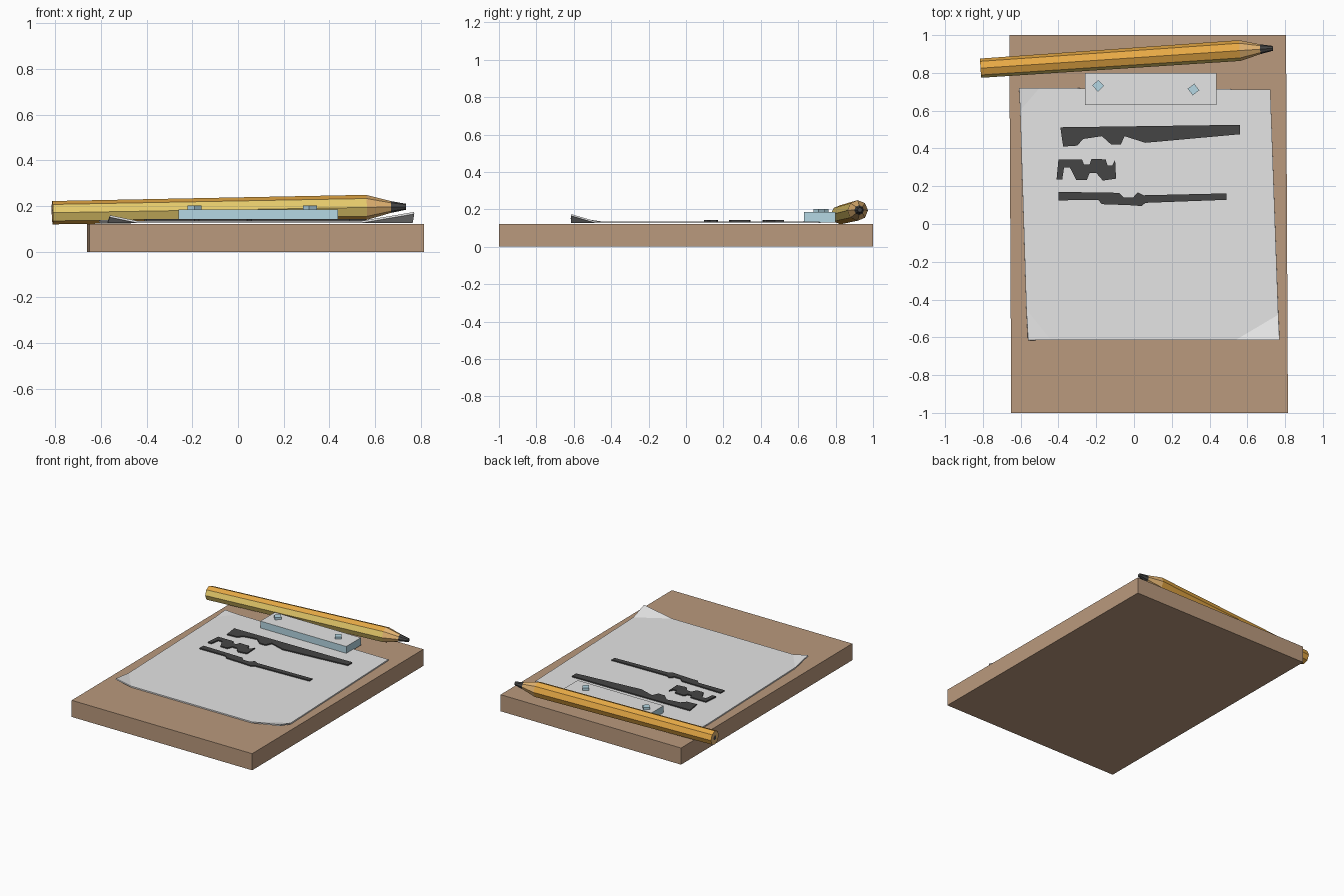
import bpy, bmesh, math
from mathutils import Vector, Matrix

if "Cube" in bpy.data.objects:
    bpy.data.objects.remove(bpy.data.objects["Cube"])


def mat(name, r, g, b):
    m = bpy.data.materials.new(name)
    m.diffuse_color = (r, g, b, 1)
    m.use_nodes = True
    m.node_tree.nodes["Principled BSDF"].inputs["Base Color"].default_value = m.diffuse_color
    return m


BROWN = mat("board brown", 0.49, 0.32, 0.205)
WHITE = mat("paper white", 0.78, 0.78, 0.78)
INK = mat("dark graphite", 0.06, 0.06, 0.06)
BLUE = mat("pale blue metal", 0.46, 0.68, 0.77)
ORANGE = mat("pencil orange", 0.80, 0.40, 0.06)
YELLOW = mat("pencil yellow", 0.80, 0.60, 0.15)
WOOD = mat("pencil wood", 0.78, 0.46, 0.17)


def finish(name, bm, mats):
    bmesh.ops.recalc_face_normals(bm, faces=bm.faces)
    me = bpy.data.meshes.new(name)
    bm.to_mesh(me)
    bm.free()
    for m in mats:
        me.materials.append(m)
    ob = bpy.data.objects.new(name, me)
    bpy.context.collection.objects.link(ob)
    return ob


def plate(name, outline, z0, z1, mats, top_index=0):
    """Flat outline extruded from z0 to z1."""
    bm = bmesh.new()
    f = bm.faces.new([bm.verts.new((x, y, z0)) for x, y in outline])
    ext = bmesh.ops.extrude_face_region(bm, geom=[f])["geom"]
    for v in ext:
        if isinstance(v, bmesh.types.BMVert):
            v.co.z = z1
    for face in bm.faces:
        if all(abs(v.co.z - z1) < 1e-6 for v in face.verts):
            face.material_index = top_index
    return finish(name, bm, mats)


# Board
plate("board", [(-0.65, -1), (0.815, -1), (0.805, 1), (-0.66, 1)], 0, 0.122, [BROWN])

# Paper sheet with lifted corners
bm = bmesh.new()
Z = 0.135
P = [bm.verts.new(p) for p in [
    (-0.44, -0.613, Z), (0.54, -0.613, Z), (0.764, -0.48, Z), (0.722, 0.712, Z),
    (-0.50, 0.72, Z), (-0.603, 0.60, Z), (-0.57, -0.45, Z),
    (-0.56, -0.615, 0.160), (0.77, -0.613, 0.174), (-0.608, 0.72, 0.140)]]
bm.faces.new(P[:7])
for tri in ((7, 0, 6), (1, 8, 2), (4, 9, 5)):
    bm.faces.new([P[i] for i in tri])
for f in bm.faces:
    if f.normal.z < 0:
        f.normal_flip()
paper = finish("paper", bm, [WHITE])
if paper.data.polygons[0].normal.z < 0:
    paper.data.flip_normals()
sol = paper.modifiers.new("thickness", "SOLIDIFY")
sol.thickness = 0.009
sol.offset = -1

# Scribbled lines on the paper
strokes = [
    [(-0.39, 0.512), (0.56, 0.525), (0.56, 0.475), (0.06, 0.43), (-0.05, 0.465), (-0.07, 0.42),
     (-0.12, 0.42), (-0.17, 0.465), (-0.27, 0.45), (-0.30, 0.415), (-0.375, 0.41)],
    [(-0.40, 0.342), (-0.275, 0.342), (-0.265, 0.315), (-0.235, 0.315), (-0.225, 0.345),
     (-0.15, 0.342), (-0.14, 0.31), (-0.115, 0.31), (-0.10, 0.34), (-0.095, 0.24), (-0.165, 0.23),
     (-0.20, 0.27), (-0.235, 0.27), (-0.25, 0.232), (-0.305, 0.232), (-0.34, 0.30),
     (-0.37, 0.30), (-0.38, 0.235), (-0.41, 0.235)],
    [(-0.40, 0.17), (-0.08, 0.165), (-0.055, 0.14), (-0.005, 0.14), (0.02, 0.168), (0.05, 0.152),
     (0.49, 0.162), (0.49, 0.128), (0.06, 0.112), (0.04, 0.095), (-0.03, 0.10), (-0.17, 0.105),
     (-0.19, 0.128), (-0.40, 0.125)],
]
for i, s in enumerate(strokes):
    plate(f"written_line_{i + 1}", s, 0.134, 0.143, [INK])

# Clip with pale top
plate("clip", [(-0.26, 0.63), (0.438, 0.63), (0.438, 0.80), (-0.26, 0.80)], 0.13, 0.185,
      [BLUE, WHITE], 1)

# Rivets, twisted squares
for i, (x, y, turn) in enumerate([(-0.19, 0.732, 0.75), (0.315, 0.712, 0.65)]):
    pts = [(x + 0.031 * math.cos(turn + a + math.pi / 4) * 1.0,
            y + 0.031 * math.sin(turn + a + math.pi / 4))
           for a in (0, math.pi / 2, math.pi, 1.5 * math.pi)]
    plate(f"rivet_{i + 1}", pts, 0.18, 0.202, [BLUE])

# Pencil: eight-sided rings along a tilted axis
start, end = Vector((-0.812, 0.825, 0.171)), Vector((0.735, 0.930, 0.197))
axis = (end - start).normalized()
side = axis.cross(Vector((0, 0, 1))).normalized()
up = side.cross(axis)
length = (end - start).length
# distance along axis, radius, material of the band before it
rings = [(0, 0.017, 2), (0, 0.051, 0), (length - 0.175, 0.055, 0),
         (length - 0.067, 0.026, 3), (length, 0.013, 2)]
bm = bmesh.new()
loops = []
for d, r, _ in rings:
    loops.append([bm.verts.new(start + axis * d + r * (
        side * math.cos(k * math.pi / 4) + up * math.sin(k * math.pi / 4))) for k in range(8)])
bm.faces.new(loops[0]).material_index = 2
bm.faces.new(loops[-1]).material_index = 2
for j in range(1, len(rings)):
    for k in range(8):
        n = (k + 1) % 8
        f = bm.faces.new((loops[j - 1][k], loops[j - 1][n], loops[j][n], loops[j][k]))
        f.material_index = 3 if j == 1 else rings[j][2]
        # front-facing sides of the barrel are yellow
        if j == 2 and k in (0, 7):
            f.material_index = 1
finish("pencil", bm, [ORANGE, YELLOW, INK, WOOD])
